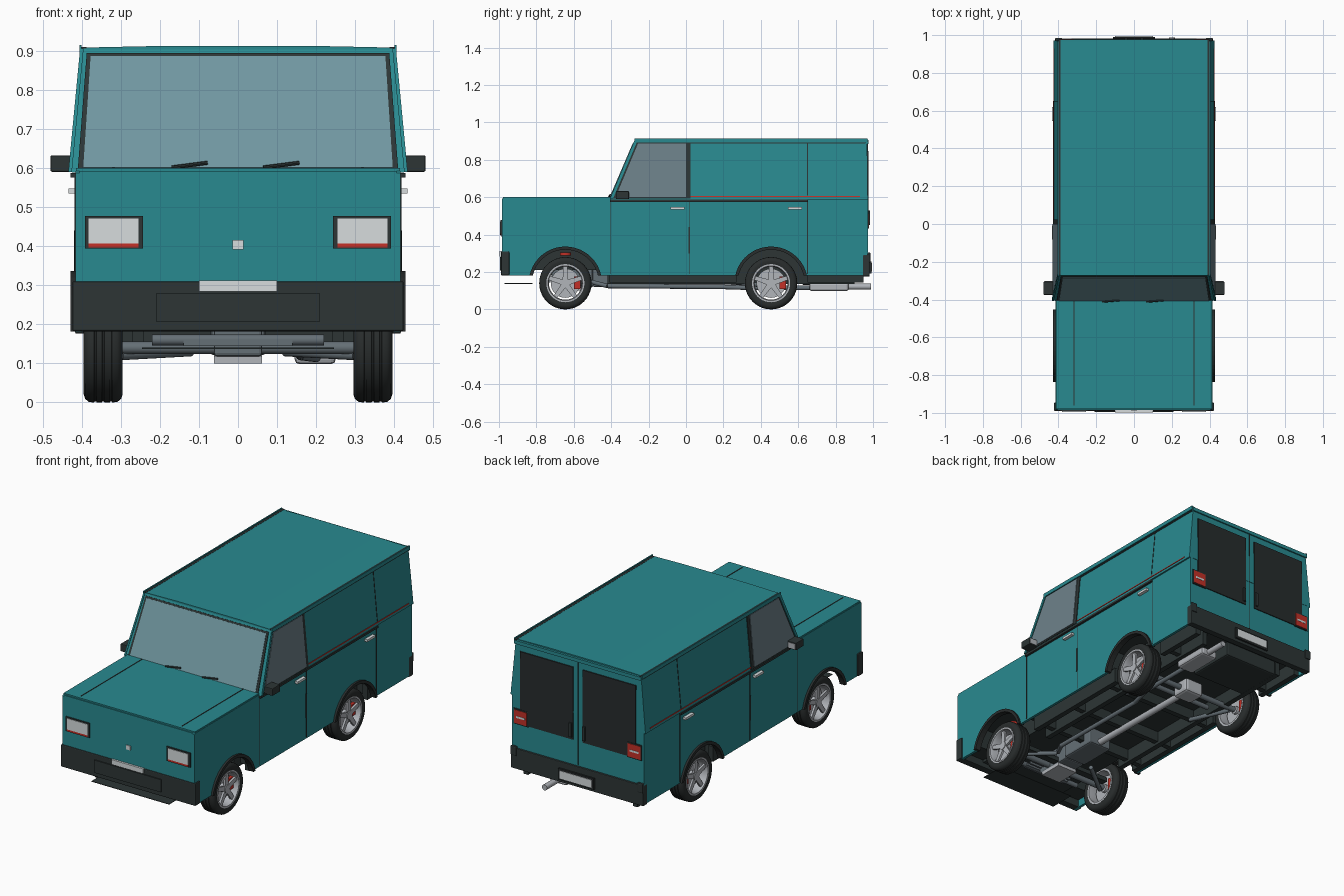
import bpy, bmesh, math
from mathutils import Vector

if "Cube" in bpy.data.objects:
    bpy.data.objects.remove(bpy.data.objects["Cube"])

def mat(name, r, g, b):
    m = bpy.data.materials.new(name)
    m.diffuse_color = (r, g, b, 1)
    m.use_nodes = True
    m.node_tree.nodes["Principled BSDF"].inputs["Base Color"].default_value = m.diffuse_color
    return m

TEAL = mat("teal_paint", 0.022, 0.255, 0.28)
TRIM = mat("dark_trim", 0.026, 0.036, 0.036)
SCREEN = mat("windscreen_glass", 0.165, 0.31, 0.355)
SIDE = mat("side_glass", 0.155, 0.22, 0.255)
REAR = mat("rear_glass", 0.02, 0.025, 0.026)
SILVER = mat("silver", 0.44, 0.46, 0.49)
WHITE = mat("lamp_white", 0.68, 0.72, 0.73)
RED = mat("red", 0.55, 0.03, 0.02)
TYRE = mat("tyre_rubber", 0.022, 0.026, 0.026)
STEEL = mat("steel_grey", 0.13, 0.16, 0.18)

def finish(name, bm, *mats):
    bmesh.ops.recalc_face_normals(bm, faces=bm.faces)
    me = bpy.data.meshes.new(name)
    bm.to_mesh(me)
    bm.free()
    for m in mats:
        me.materials.append(m)
    ob = bpy.data.objects.new(name, me)
    bpy.context.collection.objects.link(ob)
    return ob

def add_prism(bm, pts, pts2):
    a = [bm.verts.new(p) for p in pts]
    b = [bm.verts.new(p) for p in pts2]
    bm.faces.new(a)
    bm.faces.new(b[::-1])
    for i in range(len(a)):
        j = (i + 1) % len(a)
        bm.faces.new((a[i], b[i], b[j], a[j]))

def prism(name, pts, vec, m, mirror=False):
    """Polygon pushed along vec, optionally repeated on the other side."""
    bm = bmesh.new()
    for s in ((1, -1) if mirror else (1,)):
        flip = lambda p: Vector((p[0] * s, p[1], p[2]))
        add_prism(bm, [flip(p) for p in pts], [flip(Vector(p) + Vector(vec)) for p in pts])
    return finish(name, bm, m)

def box(name, x, y, z, m, mirror=False, bevel=0):
    pts = [(x[0], y[0], z[0]), (x[1], y[0], z[0]), (x[1], y[1], z[0]), (x[0], y[1], z[0])]
    ob = prism(name, pts, (0, 0, z[1] - z[0]), m, mirror)
    if bevel:
        b = ob.modifiers.new("bevel", "BEVEL")
        b.width, b.segments = bevel, 2
    return ob

BODY = 0.416

def half_width(z):
    return BODY if z < 0.59 else 0.425 - (z - 0.59) / 0.315 * 0.03

def side_plate(name, yz, m, thick=0.004):
    """Plate lying on both flanks, following their lean."""
    return prism(name, [(half_width(z), y, z) for y, z in yz], (thick, 0, 0), m, True)

def side_rect(name, y0, y1, z0, z1, m, thick=0.004):
    return side_plate(name, [(y0, z0), (y1, z0), (y1, z1), (y0, z1)], m, thick)

def smooth(ob):
    bpy.ops.object.select_all(action='DESELECT')
    ob.select_set(True)
    bpy.context.view_layer.objects.active = ob
    bpy.ops.object.shade_smooth_by_angle(angle=math.radians(35))

def lathe(name, prof, centre, m, s=1, n=40):
    """Closed (x, radius) profile turned about the x axis."""
    bm = bmesh.new()
    rings = []
    for i in range(n):
        a = 2 * math.pi * i / n
        rings.append([bm.verts.new((centre[0] + s * x, centre[1] + r * math.cos(a),
                                    centre[2] + r * math.sin(a))) for x, r in prof])
    for i in range(n):
        p, q = rings[i], rings[(i + 1) % n]
        for k in range(len(prof)):
            l = (k + 1) % len(prof)
            bm.faces.new((p[k], p[l], q[l], q[k]))
    smooth(finish(name, bm, m))

def rod(name, a, b, r, m, n=16):
    a, b = Vector(a), Vector(b)
    bm = bmesh.new()
    bmesh.ops.create_cone(bm, cap_ends=True, segments=n, radius1=r, radius2=r, depth=(b - a).length)
    ob = finish(name, bm, m)
    ob.location = (a + b) / 2
    ob.rotation_euler = (b - a).to_track_quat('Z', 'Y').to_euler()
    smooth(ob)

AXLES = (-0.645, 0.455)
ZC, ARCH = 0.14, 0.193

def arch(cy, r, n=20):
    t = math.asin((0.182 - ZC) / r)
    return [(cy - r * math.cos(t + (math.pi - 2 * t) * i / n),
             ZC + r * math.sin(t + (math.pi - 2 * t) * i / n)) for i in range(n + 1)]

# Lower body skins with wheel arches, nose and tail panels
prof = [(-0.985, 0.182)] + arch(AXLES[0], ARCH) + arch(AXLES[1], ARCH)
prof += [(0.972, 0.182), (0.972, 0.592), (-0.98, 0.592), (-0.985, 0.587)]
prism("side_panel", [(BODY - 0.015, y, z) for y, z in prof], (0.015, 0, 0), TEAL, True)
box("nose_panel", (-0.405, 0.405), (-0.985, -0.95), (0.185, 0.592), TEAL)
box("tail_panel", (-0.405, 0.405), (0.95, 0.97), (0.185, 0.6), TEAL)
for cy in AXLES:
    lip = arch(cy, ARCH + 0.003) + arch(cy, ARCH - 0.014)[::-1]
    prism("arch_lip", [(0.395, y, z) for y, z in lip], (0.033, 0, 0), TYRE, True)

# Dark floor and wheel wells
box("floor_core", (-0.27, 0.27), (-0.95, 0.95), (0.21, 0.56), TRIM)
box("well_ceiling", (-0.402, 0.402), (-0.95, 0.95), (0.345, 0.56), TRIM)
for y in ((-0.95, -0.845), (-0.445, 0.255), (0.655, 0.95)):
    box("floor", (-0.402, 0.402), y, (0.225, 0.35), TRIM)

# Bonnet, cabin and roof
box("bonnet", (-0.414, 0.414), (-0.979, -0.40), (0.57, 0.6), TEAL)
box("bonnet_seams", (0.316, 0.321), (-0.96, -0.40), (0.595, 0.602), TRIM, True)
cab = [(-0.405, 0.588), (-0.27, 0.905), (0.968, 0.905), (0.972, 0.588)]
bm = bmesh.new()
lean = lambda z: 0.425 - (z - 0.59) / 0.315 * 0.03
add_prism(bm, [(lean(z), y, z) for y, z in cab], [(-lean(z), y, z) for y, z in cab])
finish("cabin", bm, TEAL)
prism("roof_panel", [(-0.388, -0.272, 0.903), (0.388, -0.272, 0.903), (0.388, -0.272, 0.908),
                     (0.2, -0.272, 0.912), (-0.2, -0.272, 0.912), (-0.388, -0.272, 0.908)],
      (0, 1.235, 0), TEAL)
box("roof_gutter", (0.388, 0.4), (-0.27, 0.974), (0.895, 0.909), TRIM, True)
box("roof_rail", (0.4, 0.406), (-0.275, 0.97), (0.893, 0.914), TEAL, True)
box("rear_roof_edge", (-0.4, 0.4), (0.962, 0.976), (0.885, 0.905), TEAL)

# Windscreen on the sloping front of the cabin
def slope(x, z):
    return (x, -0.405 + (z - 0.59) / 0.315 * 0.135, z)

def screen(name, xb, xt, zb, zt, d, m):
    prism(name, [slope(-xb, zb), slope(xb, zb), slope(xt, zt), slope(-xt, zt)],
          (0, -0.919 * d, 0.394 * d), m)

screen("windscreen_seal", 0.41, 0.387, 0.592, 0.893, 0.004, TRIM)
screen("windscreen", 0.396, 0.377, 0.598, 0.884, 0.007, SCREEN)
for x0 in (-0.17, 0.065):
    rod("wiper", (x0, -0.412, 0.601), (x0 + 0.092, -0.404, 0.613), 0.005, TRIM, 8)

# Side glass, pillars, seams and trims
side_plate("window_seal", [(-0.398, 0.592), (-0.268, 0.895), (0.024, 0.895), (0.024, 0.592)], TRIM, 0.004)
side_plate("side_window", [(-0.376, 0.601), (-0.256, 0.888), (0.001, 0.888), (0.001, 0.601)], SIDE, 0.007)
side_plate("screen_pillar", [(-0.408, 0.59), (-0.275, 0.905), (-0.258, 0.905), (-0.391, 0.59)], TEAL, 0.009)
side_rect("belt_strip", -0.405, 0.652, 0.575, 0.587, TRIM, 0.013)
side_rect("pinstripe", 0.025, 0.93, 0.602, 0.607, RED, 0.003)
side_rect("gutter_seam", -0.265, 0.96, 0.886, 0.892, TRIM, 0.003)
for y, z0, z1 in ((-0.405, 0.19, 0.575), (0.02, 0.19, 0.575), (0.65, 0.19, 0.575), (0.65, 0.61, 0.886)):
    side_rect("door_seam", y - 0.002, y + 0.002, z0, z1, TRIM, 0.002)
side_rect("door_edge_guard", 0.013, 0.022, 0.3, 0.44, TRIM, 0.004)
for y in (-0.045, 0.582):
    box("door_handle", (0.412, 0.434), (y - 0.037, y + 0.037), (0.534, 0.547), WHITE, True)
box("wing_mirror", (0.415, 0.48), (-0.375, -0.305), (0.59, 0.632), TRIM, True, 0.004)
box("mirror_glass", (0.43, 0.475), (-0.306, -0.303), (0.596, 0.626), SILVER, True)

# Front: lamps, badge, bumper, plate, lip
box("headlamp_frame", (0.243, 0.392), (-0.991, -0.98), (0.394, 0.477), TRIM, True)
box("headlamp", (0.254, 0.382), (-0.994, -0.98), (0.407, 0.47), WHITE, True)
box("headlamp_red_strip", (0.254, 0.382), (-0.994, -0.98), (0.397, 0.407), RED, True)
box("front_badge", (-0.014, 0.014), (-0.99, -0.98), (0.391, 0.415), WHITE)
box("front_bumper", (-0.424, 0.424), (-0.989, -0.945), (0.182, 0.31), TRIM, bevel=0.005)
box("bumper_inset", (-0.21, 0.21), (-0.995, -0.98), (0.207, 0.279), TRIM)
box("front_plate", (-0.1, 0.1), (-0.997, -0.98), (0.284, 0.312), WHITE)
box("front_lip", (-0.245, 0.245), (-0.97, -0.82), (0.137, 0.14), TRIM)

# Rear: door glass, lamps, bumper
box("rear_window", (0.03, 0.365), (0.962, 0.975), (0.435, 0.848), REAR, True)
box("rear_door_seam", (-0.002, 0.002), (0.962, 0.973), (0.3, 0.885), TRIM)
box("rear_door_handle", (0.035, 0.05), (0.97, 0.984), (0.45, 0.53), TRIM, True)
box("tail_lamp_frame", (0.312, 0.404), (0.962, 0.977), (0.43, 0.517), TRIM, True)
box("tail_lamp", (0.318, 0.398), (0.962, 0.9795), (0.436, 0.511), RED, True)
box("tail_lamp_reverse", (0.33, 0.386), (0.962, 0.981), (0.467, 0.478), WHITE, True)
box("rear_bumper", (-0.417, 0.417), (0.945, 0.981), (0.176, 0.292), TRIM, bevel=0.004)
box("bumper_corner", (0.38, 0.418), (0.97, 0.986), (0.25, 0.305), TRIM, True, 0.006)
box("rear_plate_frame", (-0.112, 0.112), (0.97, 0.991), (0.193, 0.257), REAR)
box("rear_plate", (-0.1, 0.1), (0.97, 0.994), (0.203, 0.247), WHITE)

# Sills and chassis
box("sill", (0.33, 0.36), (-0.41, 0.27), (0.145, 0.23), TRIM, True)
box("rear_sill", (0.33, 0.36), (0.65, 0.95), (0.145, 0.23), TRIM, True)
box("chassis_rail", (0.24, 0.27), (-0.42, 0.9), (0.135, 0.23), TRIM, True)
for y in (-0.35, -0.1, 0.2, 0.7):
    box("cross_member", (-0.34, 0.34), (y - 0.015, y + 0.015), (0.15, 0.23), TRIM)
box("fuel_tank", (-0.24, 0.1), (0.62, 0.9), (0.13, 0.22), TRIM, bevel=0.01)

# Drivetrain, axles, exhaust
box("engine_block", (-0.062, 0.062), (-0.72, -0.5), (0.118, 0.22), STEEL, bevel=0.008)
box("engine_sump", (-0.062, 0.062), (-0.7, -0.56), (0.1, 0.119), SILVER)
box("gearbox", (-0.07, 0.07), (-0.5, -0.28), (0.12, 0.22), STEEL, bevel=0.01)
rod("drive_shaft", (0, -0.3, 0.145), (0, 0.42, 0.14), 0.018, SILVER)
box("differential", (-0.06, 0.06), (0.4, 0.51), (0.1, 0.18), SILVER, bevel=0.015)
box("front_subframe", (-0.28, 0.28), (-0.6, -0.56), (0.125, 0.15), TRIM)
for cy in AXLES:
    rod("axle", (-0.32, cy, ZC), (0.32, cy, ZC), 0.016, STEEL)
    rod("cross_tube", (-0.22, cy - 0.1, 0.16), (0.22, cy - 0.1, 0.16), 0.014, STEEL)
for s in (-1, 1):
    rod("suspension_arm", (s * 0.3, AXLES[0], 0.12), (s * 0.12, AXLES[0] + 0.14, 0.13), 0.012, STEEL)
    rod("trailing_arm", (s * 0.29, AXLES[1], 0.125), (s * 0.22, AXLES[1] - 0.25, 0.15), 0.012, STEEL)
    rod("front_spring", (s * 0.31, AXLES[0], 0.288), (s * 0.31, AXLES[0], 0.305), 0.03, RED)
for i in range(5):
    box("engine_guard_slat", (-0.14, 0.14), (-0.76 + i * 0.025, -0.75 + i * 0.025), (0.145, 0.16), STEEL)
pipe = [(0.1, -0.52, 0.15), (0.16, -0.42, 0.125), (0.16, 0.2, 0.12), (0.2, 0.35, 0.115), (0.2, 0.68, 0.115)]
for a, b in zip(pipe, pipe[1:]):
    rod("exhaust_pipe", a, b, 0.012, STEEL)
box("muffler", (0.145, 0.25), (0.66, 0.87), (0.098, 0.143), SILVER, bevel=0.012)
rod("tailpipe", (0.2, 0.86, 0.122), (0.2, 0.988, 0.122), 0.016, SILVER)

# Wheels
tyre = [(-0.045, 0.1), (-0.05, 0.118), (-0.046, 0.131), (-0.036, 0.139)]
for g in (-0.02, 0.0, 0.02):
    tyre += [(g - 0.003, 0.14), (g - 0.002, 0.137), (g + 0.002, 0.137), (g + 0.003, 0.14)]
tyre += [(0.036, 0.139), (0.046, 0.131), (0.05, 0.118), (0.045, 0.1)]
for s in (-1, 1):
    for cy in AXLES:
        c = (s * 0.345, cy, ZC)
        lathe("tyre", tyre, c, TYRE, s)
        lathe("rim", [(-0.046, 0.102), (0.047, 0.102), (0.047, 0.093), (0.03, 0.088), (-0.046, 0.09)], c, SILVER, s)
        rod("brake_disc", (c[0] - s * 0.005, cy, ZC), (c[0] + s * 0.004, cy, ZC), 0.078, SILVER, 32)
        rod("hub", (c[0] - s * 0.02, cy, ZC), (c[0] + s * 0.042, cy, ZC), 0.023, SILVER, 20)
        bm = bmesh.new()
        for i in range(5):
            a = math.pi / 2 + i * 2 * math.pi / 5
            ca, sa = math.cos(a), math.sin(a)
            flat = [(0.012, -0.015), (0.093, -0.011), (0.093, 0.011), (0.012, 0.015)]
            ring = [(cy + r * ca - t * sa, ZC + r * sa + t * ca) for r, t in flat]
            add_prism(bm, [(c[0] + s * 0.026, *p) for p in ring], [(c[0] + s * 0.038, *p) for p in ring])
        finish("spokes", bm, SILVER)
        box("brake_caliper", sorted((c[0] - s * 0.025, c[0] + s * 0.022)), (cy + 0.045, cy + 0.08),
            (ZC - 0.03, ZC + 0.035), RED)
